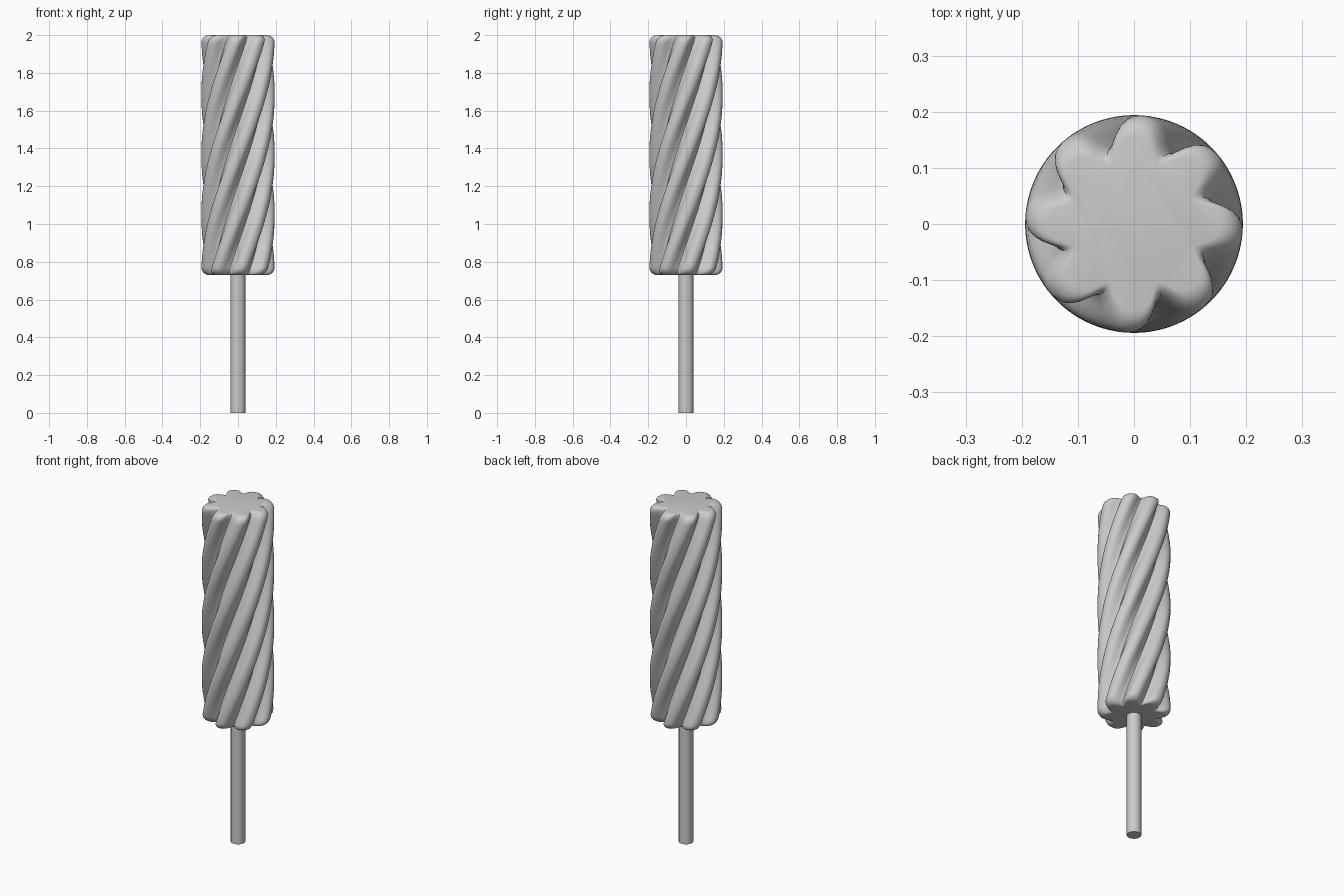
import bpy, bmesh, math

if "Cube" in bpy.data.objects:
    bpy.data.objects.remove(bpy.data.objects["Cube"])

LOBES = 8
Z0, Z1 = 0.73, 2.0
TWIST = math.radians(180)
ROUND = 0.04

# half of one lobe: (angle from lobe centre in degrees, radius)
half = [(0, .194), (4, .193), (7.5, .189), (10.5, .182), (13.5, .171),
        (16.5, .158), (19.5, .147), (22.5, .142)]
lobe = half + [(45 - a, r) for a, r in half[-2:0:-1]]
section = [(math.radians(45 * k + a), r) for k in range(LOBES) for a, r in lobe]

# height levels: rounded bottom rim, straight twisted middle, rounded top rim
arc = [math.radians(90 * i / 6) for i in range(7)]
rim = [(ROUND * (1 - math.cos(t)), ROUND * (1 - math.sin(t))) for t in arc]
levels = [(Z0 + h, inset) for h, inset in rim]
N = 64
span = Z1 - Z0 - 2 * ROUND
levels += [(Z0 + ROUND + span * i / N, 0) for i in range(1, N)]
levels += [(Z1 - h, inset) for h, inset in reversed(rim)]


def finish(bm, name, angle):
    bmesh.ops.recalc_face_normals(bm, faces=bm.faces)
    mesh = bpy.data.meshes.new(name)
    bm.to_mesh(mesh)
    bm.free()
    ob = bpy.data.objects.new(name, mesh)
    bpy.context.collection.objects.link(ob)
    bpy.ops.object.select_all(action='DESELECT')
    ob.select_set(True)
    bpy.context.view_layer.objects.active = ob
    bpy.ops.object.shade_smooth_by_angle(angle=math.radians(angle))
    return ob


# twisted fluted body
bm = bmesh.new()
rings = []
for z, inset in levels:
    turn = TWIST * (z - Z0) / (Z1 - Z0)
    k = 1 - inset / 0.194
    rings.append([bm.verts.new((r * k * math.cos(a + turn), r * k * math.sin(a + turn), z))
                  for a, r in section])
n = len(section)
for lo, hi in zip(rings, rings[1:]):
    for i in range(n):
        j = (i + 1) % n
        bm.faces.new((lo[i], lo[j], hi[j], hi[i]))
# flat end caps
bm.faces.new(rings[0])
bm.faces.new(rings[-1])
finish(bm, "twisted_body", 50)

# round stick
bm = bmesh.new()
bmesh.ops.create_cone(bm, cap_ends=True, segments=32, radius1=0.039, radius2=0.039, depth=0.76)
bmesh.ops.translate(bm, verts=bm.verts, vec=(0, 0, 0.38))
finish(bm, "stick", 40)
